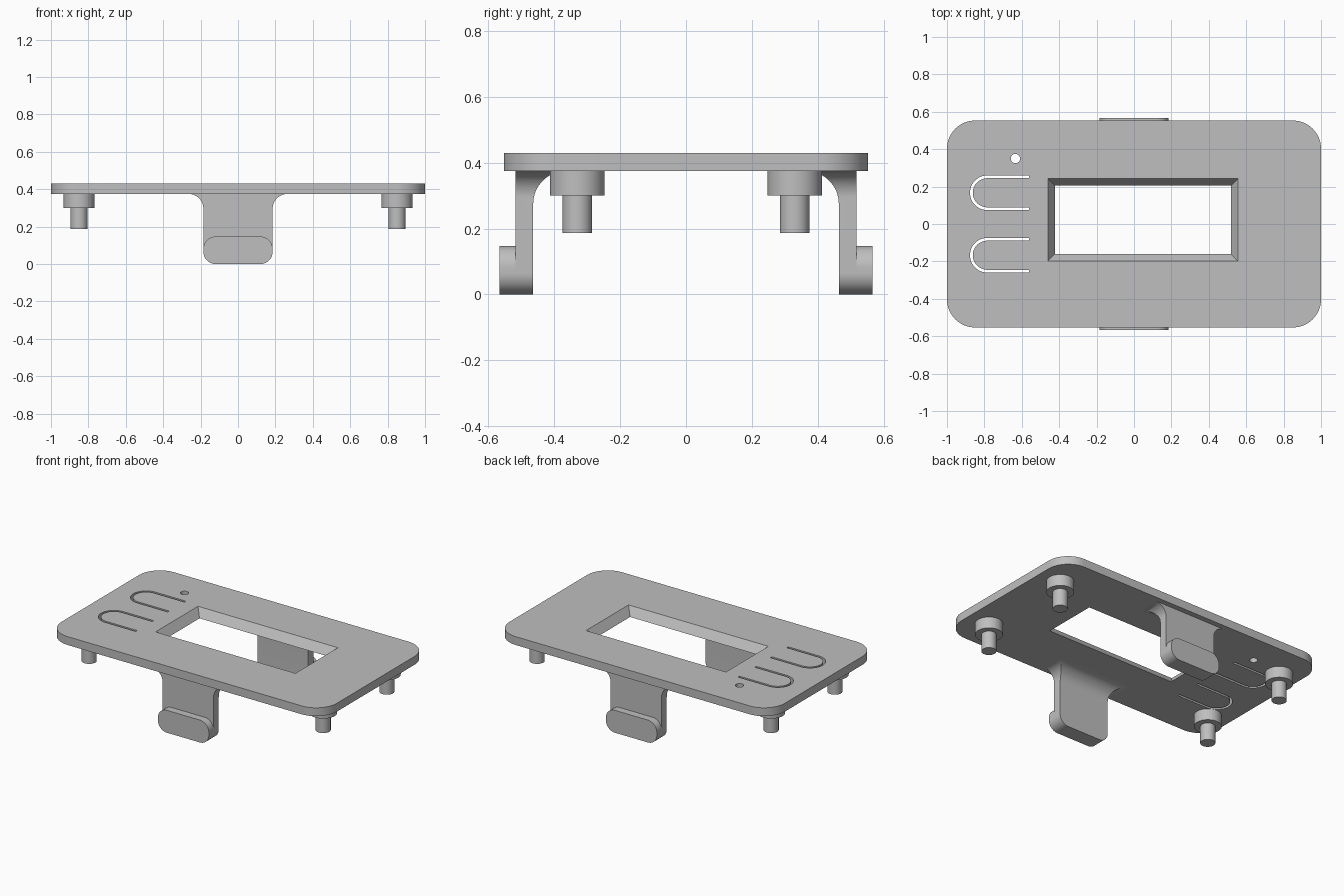
import bpy, bmesh
from math import sin, cos, pi, radians, copysign

if "Cube" in bpy.data.objects:
    bpy.data.objects.remove(bpy.data.objects["Cube"], do_unlink=True)

grey = bpy.data.materials.new("grey plastic")
grey.use_nodes = True
grey.diffuse_color = (0.52, 0.52, 0.52, 1)
grey.node_tree.nodes["Principled BSDF"].inputs["Base Color"].default_value = grey.diffuse_color

BOTTOM, TOP = 0.375, 0.43      # plate faces
PLACE = {"x": lambda u, v, w: (w, u, v),
         "y": lambda u, v, w: (u, w, v),
         "z": lambda u, v, w: (u, v, w)}


def arc(cx, cy, r, start, end, steps=16):
    angles = [radians(start + (end - start) * i / steps) for i in range(steps + 1)]
    return [(cx + r * cos(a), cy + r * sin(a)) for a in angles]


def rounded_rect(x0, x1, y0, y1, r):
    return (arc(x1 - r, y1 - r, r, 0, 90) + arc(x0 + r, y1 - r, r, 90, 180)
            + arc(x0 + r, y0 + r, r, 180, 270) + arc(x1 - r, y0 + r, r, 270, 360))


def prism(name, outline, axis, lo, hi):
    """Extrude a closed 2D outline along an axis."""
    bm = bmesh.new()
    rings = [[bm.verts.new(PLACE[axis](u, v, w)) for u, v in outline] for w in (lo, hi)]
    n = len(outline)
    for ring in rings:
        bm.faces.new(ring)
    for i in range(n):
        j = (i + 1) % n
        bm.faces.new((rings[0][i], rings[0][j], rings[1][j], rings[1][i]))
    bmesh.ops.recalc_face_normals(bm, faces=bm.faces)
    mesh = bpy.data.meshes.new(name)
    bm.to_mesh(mesh)
    bm.free()
    mesh.materials.append(grey)
    obj = bpy.data.objects.new(name, mesh)
    bpy.context.collection.objects.link(obj)
    return obj


def select(obj):
    bpy.ops.object.select_all(action="DESELECT")
    obj.select_set(True)
    bpy.context.view_layer.objects.active = obj


def combine(obj, tool, operation):
    """Apply a boolean and discard the tool."""
    select(obj)
    mod = obj.modifiers.new("boolean", "BOOLEAN")
    mod.operation, mod.solver, mod.object = operation, "EXACT", tool
    bpy.ops.object.modifier_apply(modifier=mod.name)
    bpy.data.objects.remove(tool, do_unlink=True)


parts = []

# Cover plate
plate = prism("cover_plate", rounded_rect(-1, 1, -0.553, 0.553, 0.15), "z", BOTTOM, TOP)
parts.append(plate)

# Display window with sloping walls
window = prism("window_cutter", [(-0.467, -0.205), (0.563, -0.205), (0.563, 0.249), (-0.467, 0.249)],
               "z", BOTTOM - 0.01, TOP + 0.01)
for v in window.data.vertices:
    if v.co.z < BOTTOM:
        v.co.x -= copysign(0.051, v.co.x)
        v.co.y -= copysign(0.051, v.co.y)
combine(plate, window, "DIFFERENCE")

# Indicator hole
combine(plate, prism("hole_cutter", arc(-0.634, 0.35, 0.025, 0, 350, 35), "z", 0.3, 0.5), "DIFFERENCE")

# U-shaped slots around the two flexible buttons
for y in (-0.167, 0.167):
    slot = ([(-0.561, y + 0.093)] + arc(-0.784, y, 0.093, 90, 270, 24) + [(-0.561, y - 0.093)]
            + [(-0.561, y - 0.078)] + arc(-0.784, y, 0.078, 270, 90, 24) + [(-0.561, y + 0.078)])
    combine(plate, prism("slot_cutter", slot, "z", 0.3, 0.5), "DIFFERENCE")

# Stepped mounting pegs
for side, x in (("left", 0.85), ("right", -0.85)):
    for end, y in (("front", -0.33), ("back", 0.33)):
        for part, r, lo, hi in (("collar", 0.083, 0.3, BOTTOM), ("pin", 0.045, 0.187, 0.3)):
            circle = arc(x, y, r, 0, 352.5, 47)
            parts.append(prism(f"{end}_{side}_peg_{part}", circle, "z", lo, hi))

# Spring clips: flared front shape crossed with a filleted side shape
HALF, FLARE, FILLET, ROUND = 0.185, 0.08, 0.1, 0.065
front_shape = (arc(HALF + FLARE, BOTTOM - FLARE, FLARE, 90, 180)
               + arc(HALF - ROUND, ROUND, ROUND, 0, -90)
               + arc(ROUND - HALF, ROUND, ROUND, -90, -180)
               + arc(-HALF - FLARE, BOTTOM - FLARE, FLARE, 0, 90))
for end, s in (("front", -1), ("back", 1)):
    side_shape = ([(s * 0.518, -0.02), (s * 0.464, -0.02)]
                  + [(s * u, v) for u, v in arc(0.464 - FILLET, BOTTOM - FILLET, FILLET, 0, 90)]
                  + [(s * 0.364, 0.39), (s * 0.518, 0.39)])
    clip = prism(f"{end}_clip_arm", front_shape, "y", s * 0.3, s * 0.6)
    combine(clip, prism("side_cutter", side_shape, "x", -0.5, 0.5), "INTERSECT")
    catch = prism(f"{end}_clip_catch", rounded_rect(-HALF, HALF, 0, 0.147, ROUND),
                  "y", s * 0.518, s * 0.567)
    parts += [clip, catch]

# Smooth curved walls, crisp edges
for obj in parts:
    select(obj)
    bpy.ops.object.shade_smooth_by_angle(angle=radians(30))
